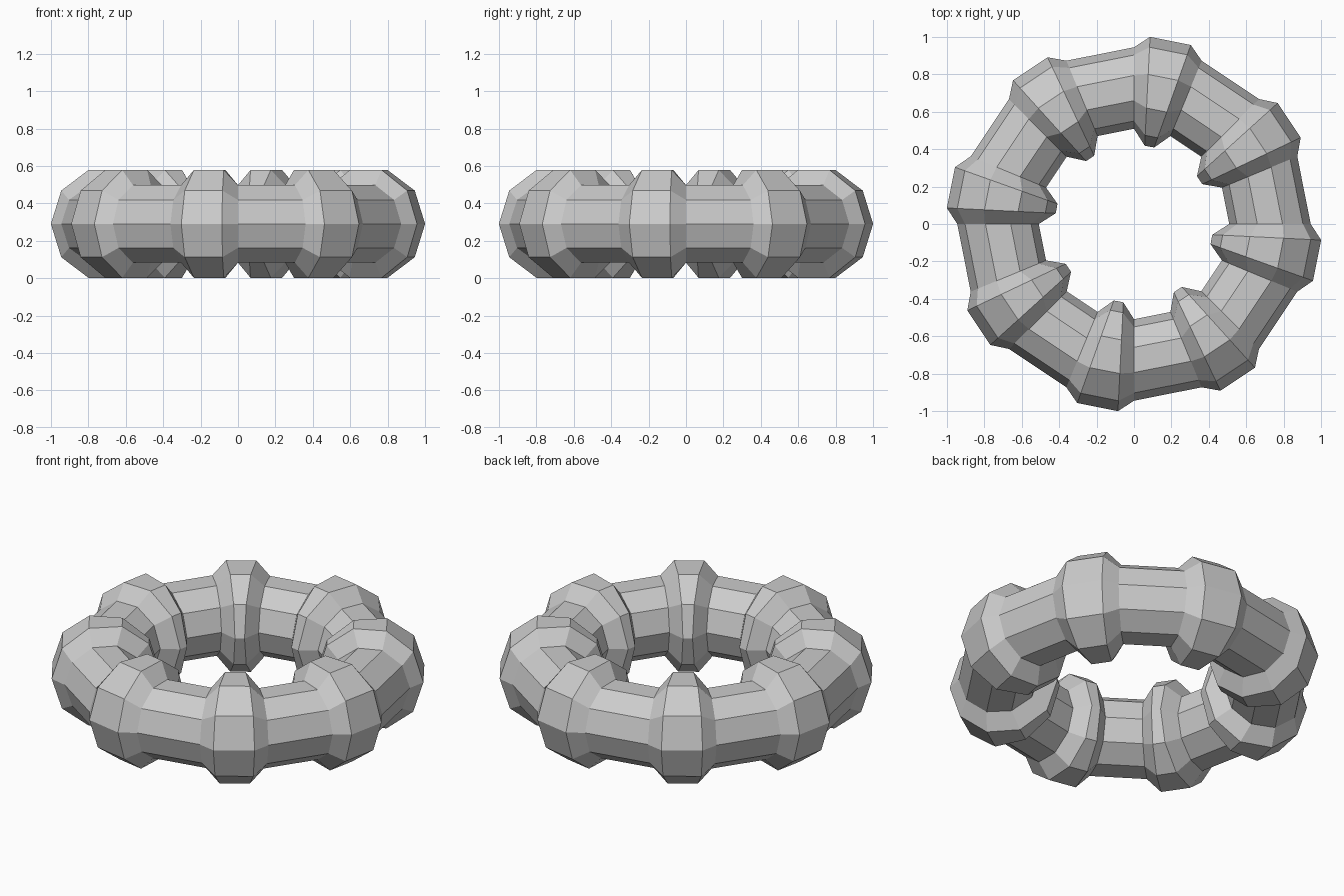
import bpy, bmesh
from math import cos, sin, tan, tau, radians

if "Cube" in bpy.data.objects:
    bpy.data.objects.remove(bpy.data.objects["Cube"])

SIDES = 10              # sides of the tube section
RIBS = 8                # ribs around the ring
HALF = radians(11.25)   # half the angle of one rib segment
MAJOR, MINOR = 0.727, 0.218
RIB_R, RIB_Z, INSET = 0.288, 0.303, 0.0735
MID_Z = 0.29


def section(centre, raised, side):
    """One tube cross-section: plain joint ring or raised rib edge."""
    pts = []
    for j in range(SIDES):
        a = tau * j / SIDES
        base = (MAJOR + MINOR * cos(a)) * cos(HALF)
        t = base * tan(HALF)
        rho, z = base, MINOR * sin(a)
        if raised:
            t -= INSET
            rho = MAJOR * cos(HALF) - 0.003 + RIB_R * cos(a)
            z = RIB_Z * sin(a)
        t *= side
        pts.append((rho * cos(centre) - t * sin(centre),
                    rho * sin(centre) + t * cos(centre), MID_Z + z))
    return pts


# Ribbed ring: joint, rib edge, rib edge, joint for every rib
bm = bmesh.new()
rings = []
for k in range(RIBS):
    c = tau * k / RIBS - HALF
    for raised, side in ((False, -1), (True, -1), (True, 1), (False, 1)):
        rings.append([bm.verts.new(p) for p in section(c, raised, side)])
for i, r in enumerate(rings):
    n = rings[(i + 1) % len(rings)]
    for j in range(SIDES):
        m = (j + 1) % SIDES
        bm.faces.new((r[j], n[j], n[m], r[m]))
bmesh.ops.recalc_face_normals(bm, faces=bm.faces)
mesh = bpy.data.meshes.new("ribbed_ring")
bm.to_mesh(mesh)
bm.free()
bpy.context.collection.objects.link(bpy.data.objects.new("ribbed_ring", mesh))
